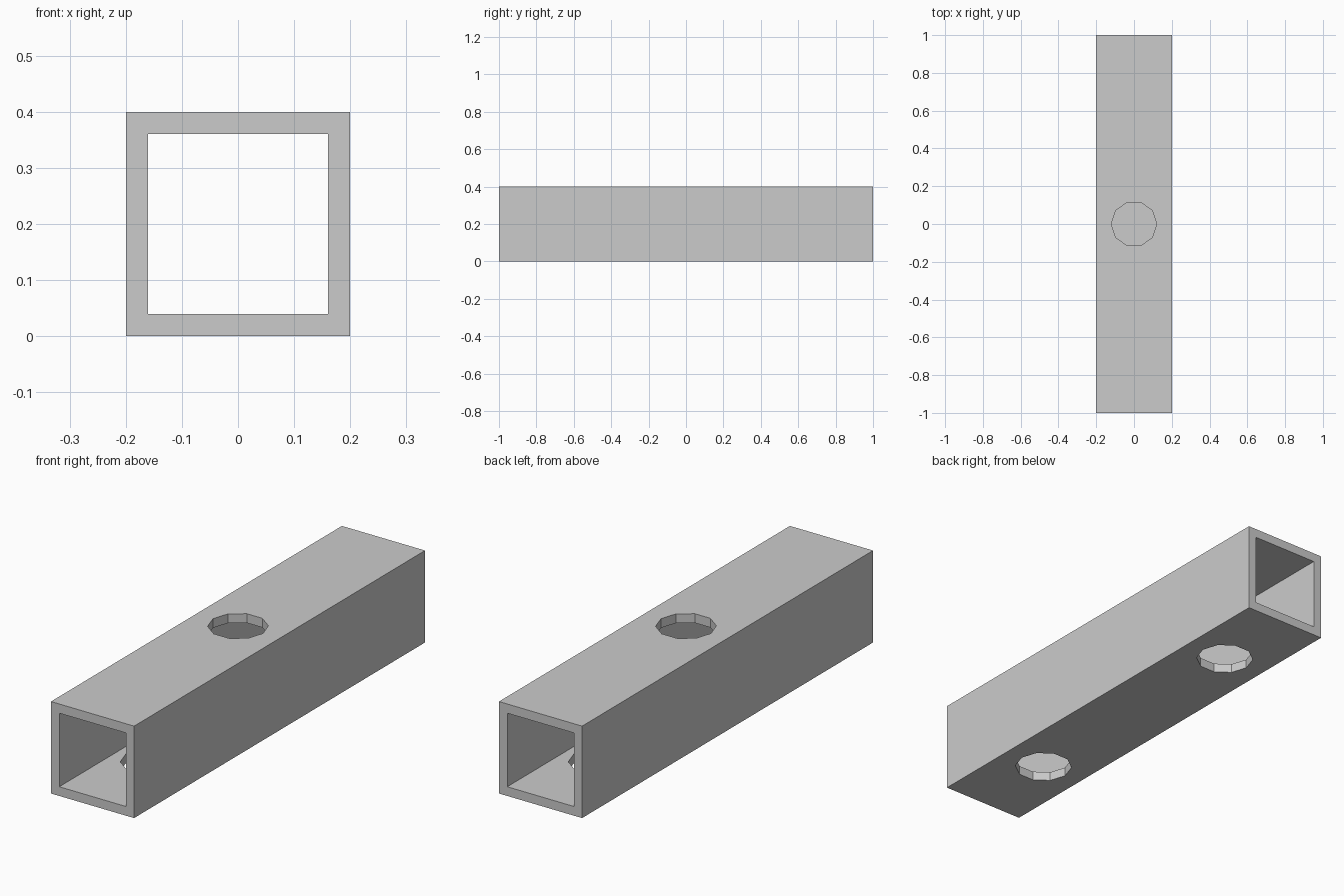
import bpy, bmesh, math
from mathutils import Matrix

if "Cube" in bpy.data.objects:
    bpy.data.objects.remove(bpy.data.objects["Cube"])

WIDTH, LENGTH, WALL = 0.4, 2.0, 0.04
HOLE_R, HOLE_SIDES = 0.12, 10


def make_object(name, bm):
    bmesh.ops.recalc_face_normals(bm, faces=bm.faces)
    mesh = bpy.data.meshes.new(name)
    bm.to_mesh(mesh)
    bm.free()
    obj = bpy.data.objects.new(name, mesh)
    bpy.context.collection.objects.link(obj)
    return obj


# Square tube: ring profile on the front plane, extruded along y
bm = bmesh.new()
loops = []
for h in (WIDTH / 2, WIDTH / 2 - WALL):
    loops.append([bm.verts.new((x * h, -LENGTH / 2, WIDTH / 2 + z * h))
                  for x, z in ((-1, -1), (1, -1), (1, 1), (-1, 1))])
outer, inner = loops
ring = [bm.faces.new((outer[i], outer[(i + 1) % 4], inner[(i + 1) % 4], inner[i]))
        for i in range(4)]
ext = bmesh.ops.extrude_face_region(bm, geom=ring, use_keep_orig=True)
moved = [g for g in ext["geom"] if isinstance(g, bmesh.types.BMVert)]
bmesh.ops.translate(bm, verts=moved, vec=(0, LENGTH, 0))
tube = make_object("square_tube", bm)

# Ten-sided cutters: one in the top wall, two in the bottom wall
bm = bmesh.new()
for y, z in ((0, WIDTH - WALL / 2), (-0.6, WALL / 2), (0.6, WALL / 2)):
    hole = bmesh.ops.create_cone(bm, cap_ends=True, segments=HOLE_SIDES,
                                 radius1=HOLE_R, radius2=HOLE_R, depth=WALL * 3)
    # Put a corner of each decagon on the x axis
    bmesh.ops.rotate(bm, verts=hole["verts"], cent=(0, 0, 0),
                     matrix=Matrix.Rotation(math.pi / 2, 3, "Z"))
    bmesh.ops.translate(bm, verts=hole["verts"], vec=(0, y, z))
cutter = make_object("hole_cutters", bm)
cutter.hide_render = True
cutter.hide_set(True)

# Cut the holes
mod = tube.modifiers.new("holes", "BOOLEAN")
mod.operation = "DIFFERENCE"
mod.solver = "EXACT"
mod.object = cutter
